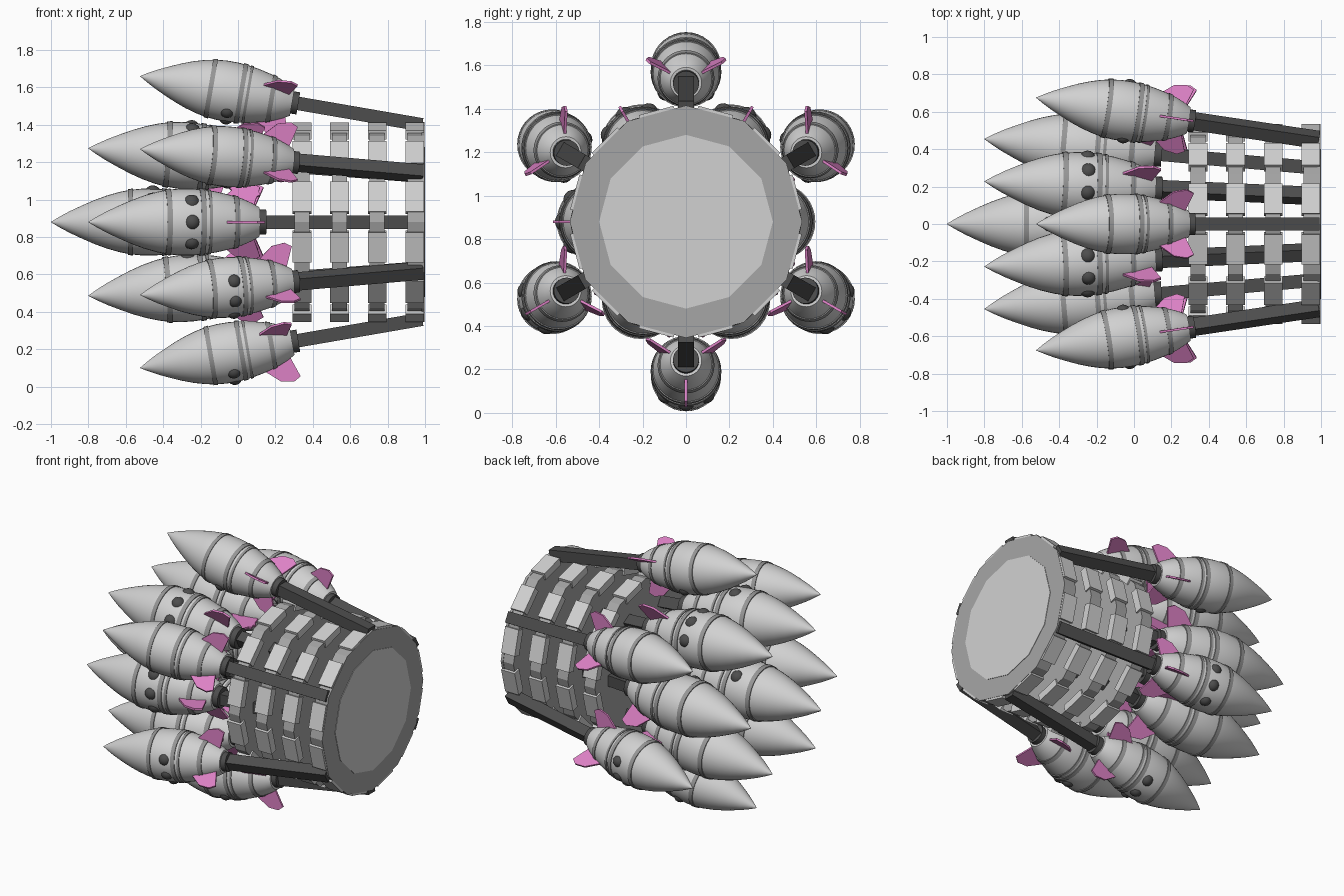
import bpy, bmesh, math
from mathutils import Matrix, Vector

if "Cube" in bpy.data.objects:
    bpy.data.objects.remove(bpy.data.objects["Cube"])

Z0 = 0.88  # height of the pod's centre line


def mat(name, r, g, b):
    m = bpy.data.materials.new(name)
    m.diffuse_color = (r, g, b, 1)
    m.use_nodes = True
    m.node_tree.nodes["Principled BSDF"].inputs["Base Color"].default_value = m.diffuse_color
    return m


LIGHT = mat("light_grey", 0.64, 0.64, 0.64)
MID = mat("mid_grey", 0.38, 0.38, 0.38)
BAND = mat("band_grey", 0.30, 0.30, 0.30)
DARK = mat("dark_grey", 0.075, 0.075, 0.075)
PINK = mat("pink", 0.72, 0.22, 0.56)


def mesh(name, bm, *mats):
    bmesh.ops.recalc_face_normals(bm, faces=bm.faces)
    me = bpy.data.meshes.new(name)
    bm.to_mesh(me)
    bm.free()
    for m in mats:
        me.materials.append(m)
    return me


def place(name, me, matrix=Matrix()):
    ob = bpy.data.objects.new(name, me)
    bpy.context.collection.objects.link(ob)
    ob.matrix_world = matrix
    return ob


def lathe(profile, n):
    """Spin (x, radius, material) points round the x axis; closes both ends."""
    bm = bmesh.new()
    rings = []
    for x, r, _ in profile:
        rings.append([bm.verts.new((x, r * math.cos(2 * math.pi * i / n),
                                    r * math.sin(2 * math.pi * i / n))) for i in range(n)])
    for a, b, p in zip(rings, rings[1:], profile):
        for i in range(n):
            j = (i + 1) % n
            bm.faces.new((a[i], a[j], b[j], b[i])).material_index = p[2]
    bm.faces.new(rings[0])
    bm.faces.new(rings[-1]).material_index = profile[-1][2]
    return bm


def box(x0, x1, y0, y1, z0, z1, bm=None, matrix=Matrix()):
    bm = bm or bmesh.new()
    c = Matrix.Translation(((x0 + x1) / 2, (y0 + y1) / 2, (z0 + z1) / 2))
    s = Matrix.Diagonal((x1 - x0, y1 - y0, z1 - z0, 1))
    bmesh.ops.create_cube(bm, size=1, matrix=matrix @ c @ s)
    return bm


# rocket body: pointed nose, bulging middle, tapered tail (tip at x = 0)
shape = [(0.0, 0.001), (0.04, 0.025), (0.09, 0.052), (0.15, 0.08), (0.21, 0.106),
         (0.27, 0.128), (0.33, 0.145), (0.38, 0.155), (0.44, 0.161), (0.50, 0.161),
         (0.56, 0.156), (0.62, 0.146), (0.68, 0.132), (0.74, 0.114), (0.79, 0.092),
         (0.825, 0.072)]


def radius(x):
    for (xa, ra), (xb, rb) in zip(shape, shape[1:]):
        if xa <= x <= xb:
            return ra + (rb - ra) * (x - xa) / (xb - xa)


body = mesh("rocket_body", lathe([(x, r, 0) for x, r in shape], 36), LIGHT)

# raised bands round the body
bm = bmesh.new()
for xa, xb in ((0.37, 0.395), (0.535, 0.56), (0.575, 0.59), (0.70, 0.725)):
    ring = lathe([(xa, radius(xa) - 0.01, 0), (xa, radius(xa) + 0.005, 0),
                  (xb, radius(xb) + 0.005, 0), (xb, radius(xb) - 0.01, 0)], 36)
    tmp = bpy.data.meshes.new("tmp")
    ring.to_mesh(tmp)
    ring.free()
    bm.from_mesh(tmp)
    bpy.data.meshes.remove(tmp)
bands = mesh("rocket_bands", bm, BAND)

# tail collar
collar = mesh("tail_collar", lathe([(0.815, 0.06, 0), (0.858, 0.06, 0)], 24), DARK)

# three knobs on one side of the body (local +y)
bm = bmesh.new()
for a in (-42, 0, 42):
    m = Matrix.Rotation(math.radians(a), 4, 'X') @ Matrix.Translation((0.49, 0.137, 0))
    bmesh.ops.create_uvsphere(bm, u_segments=16, v_segments=10, radius=0.04, matrix=m)
knobs = mesh("rocket_knobs", bm, DARK)

# three swept fins
bm = bmesh.new()
outline = [(0.64, 0.12), (0.73, 0.20), (0.80, 0.212), (0.838, 0.19), (0.80, 0.08), (0.70, 0.10)]
for a in (0, 120, 240):
    rot = Matrix.Rotation(math.radians(a), 3, 'X')
    lo, hi = [[bm.verts.new(rot @ Vector((x, y, s))) for x, y in outline] for s in (-0.006, 0.006)]
    bm.faces.new(lo)
    bm.faces.new(hi[::-1])
    for i in range(len(lo)):
        j = (i + 1) % len(lo)
        bm.faces.new((lo[i], lo[j], hi[j], hi[i]))
fins = mesh("rocket_fins", bm, PINK)

smooth = []


def rocket(tag, tip_x, tip_r, angle, tilt, scale, flip):
    """One rocket, splayed by tilt, with its strut back to the drum."""
    p, t = math.radians(angle), math.radians(tilt)
    e, ex = Vector((0, math.cos(p), math.sin(p))), Vector((1, 0, 0))
    axis = ex * math.cos(t) - e * math.sin(t)
    out = e * math.cos(t) + ex * math.sin(t)
    m = Matrix((axis, out, axis.cross(out))).transposed().to_4x4()
    m = Matrix.Translation(Vector((tip_x, 0, Z0)) + e * tip_r) @ m
    m = m @ Matrix.Rotation(math.pi if flip else 0, 4, 'X')
    ms = m @ Matrix.Scale(scale, 4)
    for name, me in (("body", body), ("bands", bands), ("collar", collar), ("knobs", knobs)):
        smooth.append(place(f"{tag}_rocket_{name}", me, ms))
    place(f"{tag}_rocket_fins", fins, ms)
    w, end = 0.036, (0.985 - tip_x) / math.cos(t)
    place(f"{tag}_strut", mesh("strut", box(0.84 * scale, end, -w, w, -w, w), DARK), m)


rocket("centre", -1.0, 0, 90, 0, 1.11, False)
for i in range(6):
    a = 60 * i
    rocket(f"inner_{i + 1}", -0.80, 0.455, a, 5, 1.11, a not in (60, 120, 180))
    rocket(f"outer_{i + 1}", -0.523, 0.78, a + 30, 9.8, 1.0, a + 30 < 180)

# drum: four twelve-sided discs, each with twelve raised plates round the rim
base = Matrix.Translation((0, 0, Z0))
disc = mesh("disc", lathe([(-0.04, 0.532, 0), (0.04, 0.532, 0)], 12), MID)
bm = bmesh.new()
for k in range(12):
    box(-0.05, 0.05, 0.48, 0.53, -0.083, 0.083, bm,
        Matrix.Rotation(math.radians(15 + 30 * k), 4, 'X'))
plates = mesh("rim_plates", bm, LIGHT)
for i in range(4):
    m = base @ Matrix.Translation((0.342 + 0.201 * i, 0, 0))
    place(f"drum_disc_{i + 1}", disc, m)
    place(f"drum_rim_plates_{i + 1}", plates, m)

# rear cover with a lighter centre panel
place("rear_cover", mesh("rear_cover", lathe([(0.98, 0.535, 0), (0.997, 0.535, 0)], 12), MID), base)
place("rear_panel", mesh("rear_panel", lathe([(0.992, 0.40, 0), (1.0, 0.40, 0)], 12), LIGHT), base)

# smooth shading on the round rocket parts
bpy.ops.object.select_all(action='DESELECT')
for ob in smooth:
    ob.select_set(True)
bpy.context.view_layer.objects.active = smooth[0]
bpy.ops.object.shade_smooth_by_angle(angle=math.radians(30))
